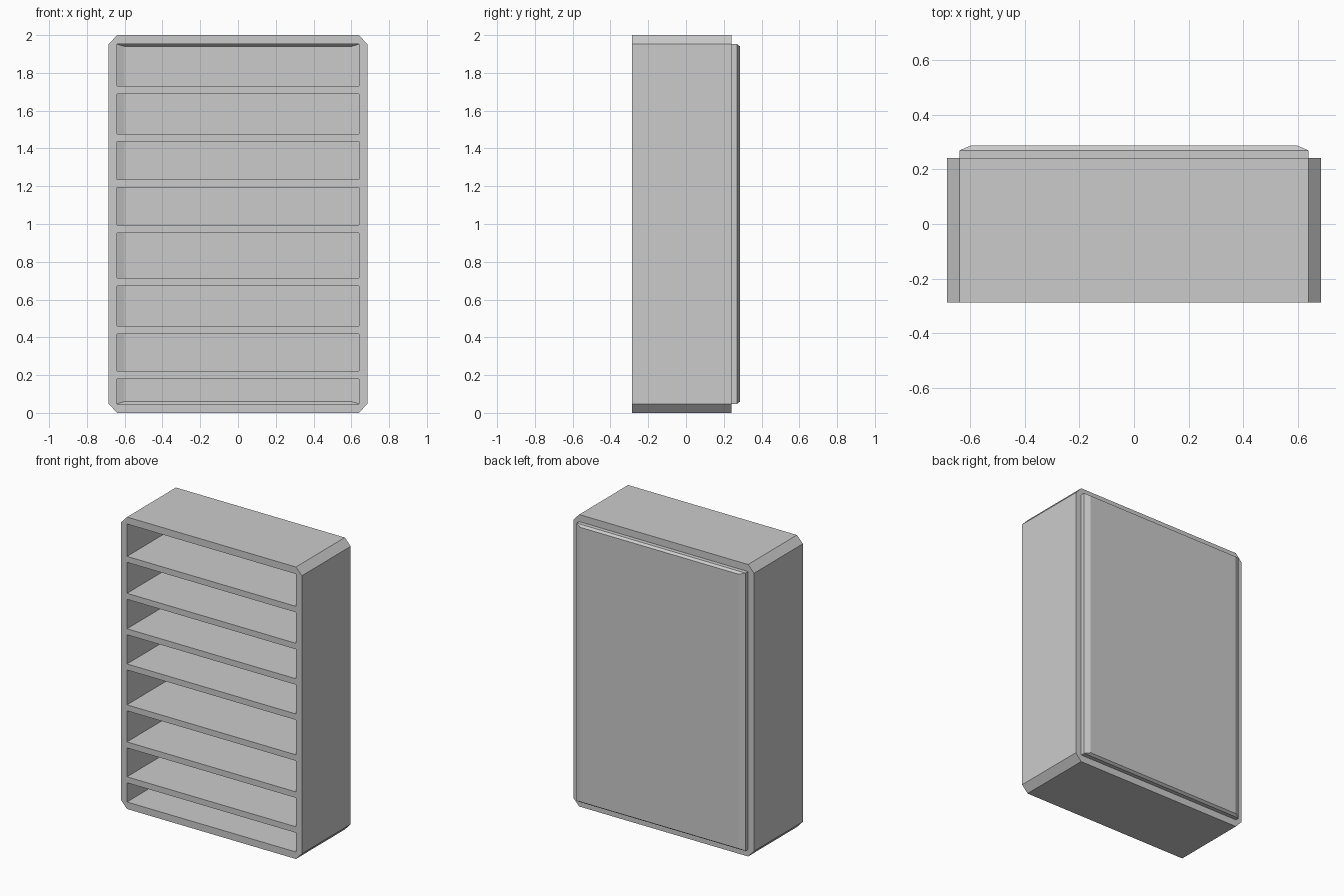
import bpy, bmesh

if "Cube" in bpy.data.objects:
    bpy.data.objects.remove(bpy.data.objects["Cube"])

W, IW = 0.685, 0.64            # outer and inner half widths
YF, YB, YE = -0.287, 0.242, 0.287   # front, frame back, rear of back pan
Z0, Z1, H = 0.048, 1.952, 2.0  # inner floor, inner ceiling, height


def make(name, loops, closed_tube=False, cap_end=False):
    """Bridge equal-length point loops into a flat-shaded mesh."""
    bm = bmesh.new()
    rings = [[bm.verts.new(p) for p in loop] for loop in loops]
    pairs = list(zip(rings, rings[1:]))
    if closed_tube:
        pairs.append((rings[-1], rings[0]))
    for a, b in pairs:
        for i in range(len(a)):
            j = (i + 1) % len(a)
            bm.faces.new((a[i], a[j], b[j], b[i]))
    if cap_end:
        bm.faces.new(rings[-1])
    # inner rectangle corners are doubled, so weld them
    bmesh.ops.remove_doubles(bm, verts=bm.verts, dist=1e-5)
    bmesh.ops.recalc_face_normals(bm, faces=bm.faces)
    me = bpy.data.meshes.new(name)
    bm.to_mesh(me)
    bm.free()
    ob = bpy.data.objects.new(name, me)
    bpy.context.collection.objects.link(ob)
    return ob


def rect(w, za, zb, y):
    return [(-w, y, za), (w, y, za), (w, y, zb), (-w, y, zb)]


# Frame: chamfered outer octagon around a rectangular opening
def outer(y):
    return [(-IW, y, 0), (IW, y, 0), (W, y, Z0), (W, y, Z1),
            (IW, y, H), (-IW, y, H), (-W, y, Z1), (-W, y, Z0)]


def inner(y):
    a, b, c, d = rect(IW, Z0, Z1, y)
    return [a, b, b, c, c, d, d, a]


make("frame", [outer(YF), outer(YB), inner(YB), inner(YF)], closed_tube=True)

# Back pan: thin sheet that bulges out behind the frame
make("back_panel", [rect(IW, Z0, Z1, YB), rect(IW, Z0, Z1, 0.27),
                    rect(0.60, Z0 + 0.012, Z1 - 0.012, YE)], cap_end=True)

# Shelves, given by their centre heights
for n, z in enumerate([0.20, 0.439, 0.693, 0.973, 1.214, 1.457, 1.71], 1):
    bpy.ops.mesh.primitive_cube_add(size=1, location=(0, (YF + YB) / 2, z))
    shelf = bpy.context.object
    shelf.name = f"shelf_{n}"
    shelf.scale = (2 * IW, YB - YF, 0.041)
